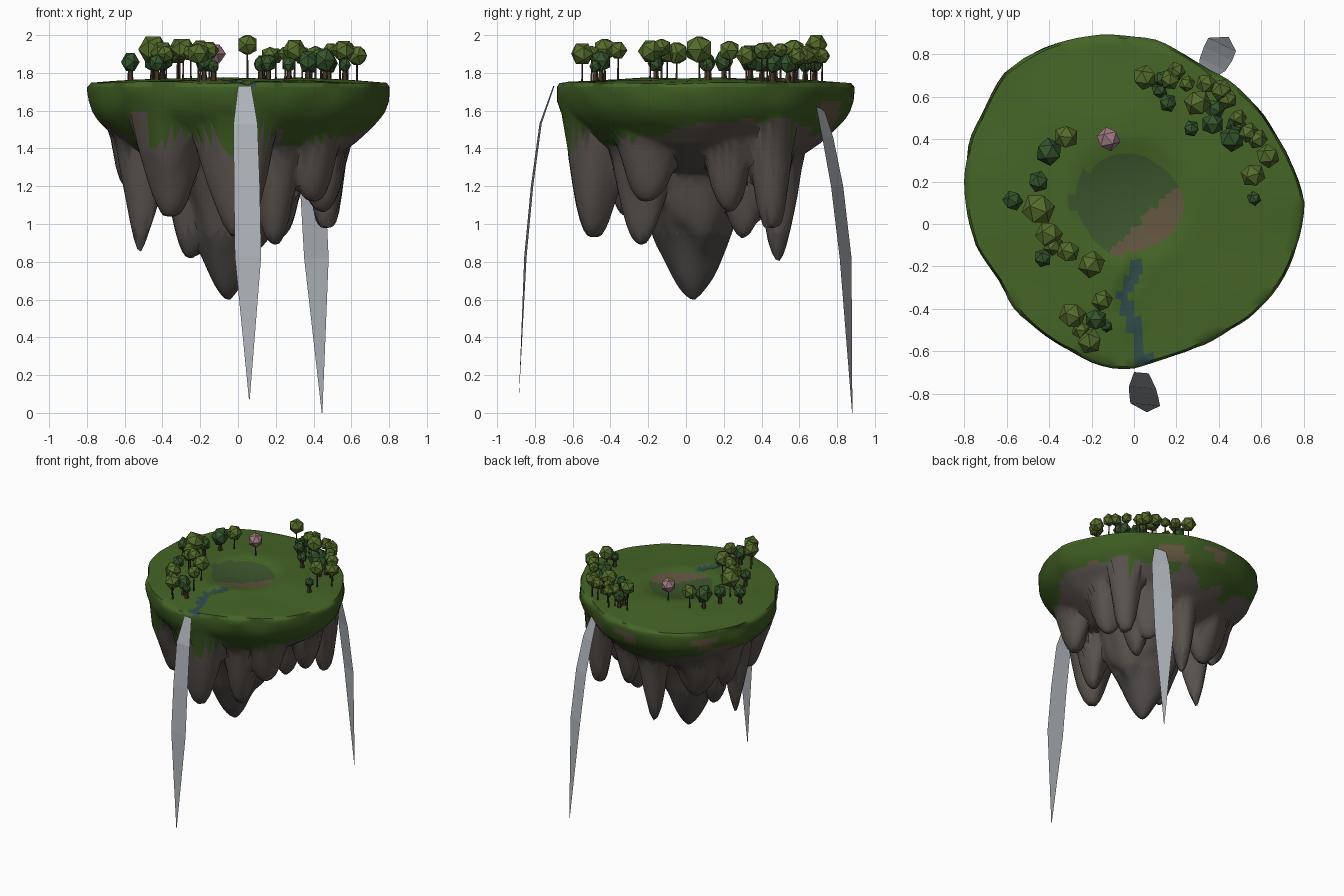
import bpy, bmesh, math, random
from mathutils import Vector, Matrix, noise

if "Cube" in bpy.data.objects:
    bpy.data.objects.remove(bpy.data.objects["Cube"])

random.seed(4)


def material(name, rgb):
    m = bpy.data.materials.new(name)
    m.diffuse_color = (*rgb, 1)
    m.use_nodes = True
    m.node_tree.nodes["Principled BSDF"].inputs["Base Color"].default_value = m.diffuse_color
    return m


GRASS = material("grass", (0.06, 0.13, 0.02))
MOSS = material("dark_grass", (0.045, 0.10, 0.015))
ROCK = material("rock", (0.10, 0.085, 0.075))
DARK_ROCK = material("dark_rock", (0.075, 0.068, 0.065))
EARTH = material("earth", (0.12, 0.09, 0.05))
HOLLOW = material("hollow", (0.045, 0.09, 0.025))
STREAM = material("stream", (0.03, 0.075, 0.07))
FALL = material("waterfall", (0.42, 0.45, 0.48))
LEAF = material("light_leaf", (0.09, 0.15, 0.025))
DARK_LEAF = material("dark_leaf", (0.035, 0.09, 0.025))
BLOSSOM = material("blossom", (0.36, 0.20, 0.23))
BARK = material("bark", (0.06, 0.035, 0.02))


def finish(name, bm, mats, smooth=None):
    me = bpy.data.meshes.new(name)
    bm.to_mesh(me)
    bm.free()
    ob = bpy.data.objects.new(name, me)
    bpy.context.collection.objects.link(ob)
    for m in mats:
        me.materials.append(m)
    if smooth:
        bpy.ops.object.select_all(action='DESELECT')
        bpy.context.view_layer.objects.active = ob
        ob.select_set(True)
        bpy.ops.object.shade_smooth_by_angle(angle=math.radians(smooth))
    return ob


def lerp_table(table, t):
    for (a, va), (b, vb) in zip(table, table[1:]):
        if t <= b:
            return va + (vb - va) * (t - a) / (b - a)
    return table[-1][1]


# Island outline: radius every 15 degrees about (0, 0.1)
CY = 0.1
OUTLINE = [.80, .765, .74, .725, .715, .75, .78, .81, .84, .86, .83, .81,
           .79, .77, .735, .75, .755, .775, .78, .745, .74, .765, .78, .79]
SEGS = 96


def radius(a):
    t = a / (2 * math.pi) * 24
    i = int(t)
    return OUTLINE[i % 24] * (1 - t + i) + OUTLINE[(i + 1) % 24] * (t - i)


# Hanging rock spikes: x, y, tip height, radius, bluntness
SPIKES = [(-.05, .04, .60, .42, 1.35), (-.25, 0, .82, .19, 1.8),
          (0, -.48, .93, .19, 2), (-.52, .1, .84, .13, 1.8),
          (.2, -.23, .89, .17, 2), (-.05, .49, .80, .13, 2.2),
          (.46, .44, .98, .12, 2.2), (.45, .23, 1.06, .15, 2.2),
          (-.36, -.3, 1.04, .19, 2), (.4, -.22, 1.12, .17, 2),
          (-.36, .38, 1.04, .19, 2), (.22, .43, 1.02, .16, 2),
          (-.53, .27, 1.12, .12, 2), (.22, .3, .92, .16, 2)]
UNDERSIDE = [(0, 1.22), (.5, 1.28), (.65, 1.36), (.78, 1.43), (.875, 1.5),
             (.94, 1.55), (.98, 1.6), (1, 1.65)]


def ground(x, y):
    d = math.hypot(x + .02, y - .1)
    dome = 1.776 - .03 * min(1, d / .78) ** 2
    return dome + .01 * noise.noise((x * 3, y * 3, 2)) - .045 * max(0, 1 - (d / .3) ** 2)


def stream_distance(x, y):
    course = [(-.65, .05), (-.48, 0), (-.35, -.05), (-.2, .01)]
    return abs(x - lerp_table(course, y)) if -.68 < y < -.18 else 1


def underside(x, y, f):
    z = lerp_table(UNDERSIDE, f)
    if f > .96:
        return z
    for sx, sy, tip, r, p in SPIKES:
        n = .045 * noise.noise((x * 7, y * 7, sx * 9))
        d = math.hypot(x - sx, y - sy) + n
        if d < r:
            z = min(z, tip + (1.46 - tip) * (max(d, 0) / r) ** p)
    return z


# Island: top rings, grassy rim, then the rocky underside
bm = bmesh.new()
rings = [("top", i / 20 * .985) for i in range(1, 21)]
rings += [("rim", 1.725), ("rim", 1.69)]
rings += [("under", 1 - i / 40) for i in range(0, 40)]


def ring_verts(kind, v):
    out = []
    for i in range(SEGS):
        a = 2 * math.pi * i / SEGS
        f = 1.0 if kind == "rim" else v
        wob = 1 + (.02 * noise.noise((math.cos(a) * 4, math.sin(a) * 4, v * 3)) if f > .9 else 0)
        x, y = radius(a) * f * wob * math.cos(a), CY + radius(a) * f * wob * math.sin(a)
        if kind == "top":
            z = ground(x, y)
            if stream_distance(x, y) < .035:
                z -= .015
        else:
            z = v if kind == "rim" else underside(x, y, v)
        out.append(bm.verts.new((x, y, z)))
    return out


loops = [ring_verts(*r) for r in rings]
for A, B in zip(loops, loops[1:]):
    for i in range(SEGS):
        j = (i + 1) % SEGS
        bm.faces.new((A[i], B[i], B[j], A[j]))
bm.faces.new(loops[0])
bm.faces.new(loops[-1])
bmesh.ops.recalc_face_normals(bm, faces=bm.faces)
for f in bm.faces:
    c = f.calc_center_median()
    n = noise.noise(c * 4)
    d = math.hypot(c.x + .02, c.y - .1)
    if c.z > 1.69 and f.normal.z > .3:
        if stream_distance(c.x, c.y) < .03:
            f.material_index = 6
        elif d < .25 + .05 * n:
            f.material_index = 4 if c.x - c.y > .02 else 5
    elif c.z > 1.48 + .22 * n and c.z > 1.42:
        f.material_index = 4 if n > .22 and c.z < 1.68 else 1
    else:
        f.material_index = 3 if c.z < .95 else 2
finish("island", bm, [GRASS, MOSS, ROCK, DARK_ROCK, EARTH, HOLLOW, STREAM], 50)


# Waterfalls: tapering ribbons along a falling path (x, y, z, half width)
def waterfall(name, path, side):
    bm = bmesh.new()
    s = Vector(side).normalized()
    pairs = []
    for x, y, z, w in path:
        p = Vector((x, y, z))
        pairs.append((bm.verts.new(p - s * w), bm.verts.new(p + s * w)))
    for (a, b), (c, d) in zip(pairs, pairs[1:]):
        bm.faces.new((a, c, d, b))
    finish(name, bm, [FALL])


waterfall("front_waterfall", [(.035, -.70, 1.73, .035), (.04, -.77, 1.53, .064), (.047, -.815, 1.2, .069),
                              (.053, -.85, .83, .07), (.06, -.885, .07, .002)], (1, -.09, 0))
waterfall("back_waterfall", [(.335, .695, 1.67, .035), (.37, .75, 1.46, .067), (.395, .8, 1.2, .074),
                             (.415, .845, .82, .072), (.445, .88, 0, .002)], (.87, -.42, 0))

# Trees: x, y, crown radius
LIGHT = [(.05, .69, .06), (.20, .72, .045), (.17, .68, .05), (.25, .66, .04), (.30, .57, .066),
         (.34, .66, .05), (.41, .63, .055), (.44, .59, .05), (.49, .50, .042), (.58, .40, .05),
         (.63, .32, .058), (.56, .23, .06), (.54, .43, .05), (-.32, .41, .06), (-.45, .07, .08),
         (-.40, -.05, .066), (-.38, -.10, .05), (-.31, -.13, .055), (-.20, -.19, .066),
         (-.15, -.36, .052), (-.29, -.43, .065), (-.25, -.50, .045), (-.21, -.55, .063)]
DARK = [(.12, .63, .04), (.13, .68, .045), (.16, .57, .045), (.27, .45, .04), (.37, .47, .055),
        (.46, .40, .062), (.48, .46, .05), (.38, .54, .05), (.565, .12, .035), (-.40, .34, .067),
        (-.45, .20, .052), (-.57, .11, .05), (-.43, -.16, .045), (-.18, -.45, .055), (-.13, -.48, .032)]


def tree(name, x, y, r, rise, trunk, leaf, stretch=1):
    g = ground(x, y)
    bm = bmesh.new()
    # faceted crown: a twenty-sided ball resting edge-up
    bmesh.ops.create_icosphere(bm, subdivisions=1, radius=r)
    e = next(iter(bm.edges))
    up = (e.verts[0].co + e.verts[1].co).rotation_difference(Vector((0, 0, 1))).to_matrix()
    turn = Matrix.Rotation(random.uniform(0, 3), 3, 'Z')
    for v in bm.verts:
        v.co = turn @ up @ v.co
        v.co = Vector((v.co.x + x, v.co.y + y, v.co.z * stretch + g + rise))
    old = set(bm.faces)
    trunk_verts = bmesh.ops.create_cone(bm, cap_ends=True, segments=5, radius1=trunk,
                                        radius2=trunk * .6, depth=rise)["verts"]
    bmesh.ops.translate(bm, vec=(x, y, g - .01 + rise / 2), verts=trunk_verts)
    for f in bm.faces:
        f.material_index = 1 if f in old else 0
    finish(name, bm, [BARK, leaf])


for i, (x, y, r) in enumerate(LIGHT):
    rise = 2 - .85 * r - ground(x, y) if i == 0 else random.uniform(.13, .17)
    tree(f"tall_tree_{i}", x, y, r, rise, .006, LEAF)
for i, (x, y, r) in enumerate(DARK):
    tree(f"short_tree_{i}", x, y, r, .04 + r * 1.1, .018, DARK_LEAF, 1.15)
tree("blossom_tree", -.12, .40, .058, .125, .006, BLOSSOM)
